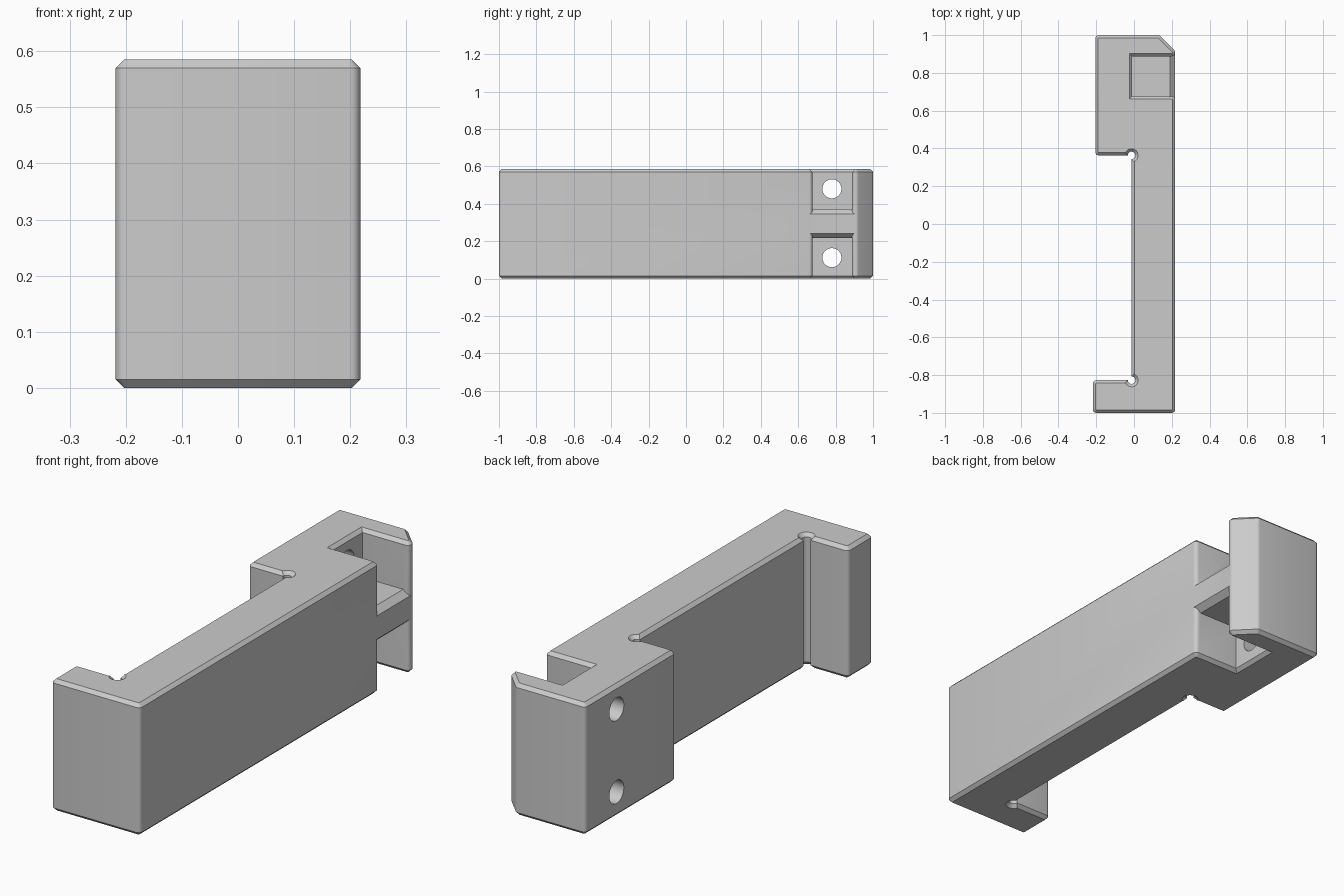
import bpy, bmesh
from math import tan, pi
from mathutils import Vector, Matrix

cube = bpy.data.objects.get("Cube")
if cube:
    bpy.data.objects.remove(cube, do_unlink=True)

HEIGHT, CHAMFER, ROUND, RELIEF = 0.585, 0.015, 0.018, -0.02

grey = bpy.data.materials.new("plain grey")
grey.use_nodes = True
grey.diffuse_color = (0.6, 0.6, 0.6, 1)
grey.node_tree.nodes["Principled BSDF"].inputs["Base Color"].default_value = (0.6, 0.6, 0.6, 1)


def make_object(name, bm):
    bmesh.ops.recalc_face_normals(bm, faces=bm.faces)
    mesh = bpy.data.meshes.new(name)
    bm.to_mesh(mesh)
    bm.free()
    mesh.materials.append(grey)
    obj = bpy.data.objects.new(name, mesh)
    bpy.context.collection.objects.link(obj)
    return obj


def skin(rings):
    """Bridge equal rings of points into a closed solid."""
    bm = bmesh.new()
    loops = [[bm.verts.new(p) for p in ring] for ring in rings]
    n = len(loops[0])
    for low, high in zip(loops, loops[1:]):
        for i in range(n):
            j = (i + 1) % n
            bm.faces.new((low[i], low[j], high[j], high[i]))
    bm.faces.new(loops[0][::-1])
    bm.faces.new(loops[-1])
    return bm


def turn_arc(centre, arm, angle, steps):
    return [centre + Matrix.Rotation(angle * k / steps, 2) @ arm for k in range(steps + 1)]


def dress_corners(corners):
    """Positive radius rounds a corner, negative cuts a round relief into it."""
    pts = []
    for i, (x, y, r) in enumerate(corners):
        p = Vector((x, y))
        a = (p - Vector(corners[i - 1][:2])).normalized()
        b = (Vector(corners[(i + 1) % len(corners)][:2]) - p).normalized()
        if r > 0:
            turn = -a.angle_signed(b)
            start = p - a * r * tan(turn / 2)
            normal = Vector((-a.y, a.x)) * r
            pts += turn_arc(start + normal, -normal, turn, 4)
        elif r < 0:
            pts += turn_arc(p, a * r, -1.5 * pi, 14)
        else:
            pts.append(p)
    return pts


def inset(pts, c):
    out = []
    for i, p in enumerate(pts):
        a = (p - pts[i - 1]).normalized()
        b = (pts[(i + 1) % len(pts)] - p).normalized()
        n1, n2 = Vector((-a.y, a.x)), Vector((-b.y, b.x))
        out.append(p + (n1 + n2) * c / (1 + n1.dot(n2)))
    return out


def combine(target, tool, operation):
    mod = target.modifiers.new(operation.lower(), 'BOOLEAN')
    mod.operation, mod.object, mod.solver = operation, tool, 'EXACT'
    bpy.context.view_layer.objects.active = target
    bpy.ops.object.modifier_apply(modifier=mod.name)
    bpy.data.objects.remove(tool, do_unlink=True)


# Bracket body: plan outline with foot, recess, mounting block and pocket
outline = dress_corners([
    (-0.218, -1, ROUND), (0.218, -1, ROUND),
    (0.218, 0.676, ROUND), (-0.01, 0.676, 0),
    (-0.01, 0.888, 0), (0.218, 0.888, ROUND),
    (0.218, 0.916, ROUND), (0.135, 1, ROUND),
    (-0.205, 1, ROUND), (-0.205, 0.363, ROUND),
    (-0.013, 0.363, RELIEF), (-0.013, -0.827, RELIEF),
    (-0.218, -0.827, ROUND)])
small = inset(outline, CHAMFER)
layers = [(small, 0), (outline, CHAMFER), (outline, HEIGHT - CHAMFER), (small, HEIGHT)]
body = make_object("bracket_body", skin([[(p.x, p.y, z) for p in ring] for ring, z in layers]))

# Bevelled rib across the middle of the pocket
section = [(-0.05, 0.217), (0.19, 0.217), (0.218, 0.242),
           (0.218, 0.346), (0.19, 0.371), (-0.05, 0.371)]
rib = make_object("pocket_rib", skin([[(x, y, z) for x, z in section] for y in (0.658, 0.906)]))
combine(body, rib, 'UNION')

# Screw holes through the back wall of the pocket
for z in (0.112, 0.48):
    bm = bmesh.new()
    place = Matrix.Translation((-0.1, 0.78, z)) @ Matrix.Rotation(pi / 2, 4, 'Y')
    bmesh.ops.create_cone(bm, cap_ends=True, segments=32, radius1=0.051,
                          radius2=0.051, depth=0.4, matrix=place)
    cutter = make_object("screw_hole_cutter", bm)
    cutter.hide_render = True
    combine(body, cutter, 'DIFFERENCE')

# Smooth rounds, crisp chamfers
bpy.ops.object.select_all(action='DESELECT')
body.select_set(True)
bpy.context.view_layer.objects.active = body
bpy.ops.object.shade_smooth_by_angle(angle=pi / 6)
